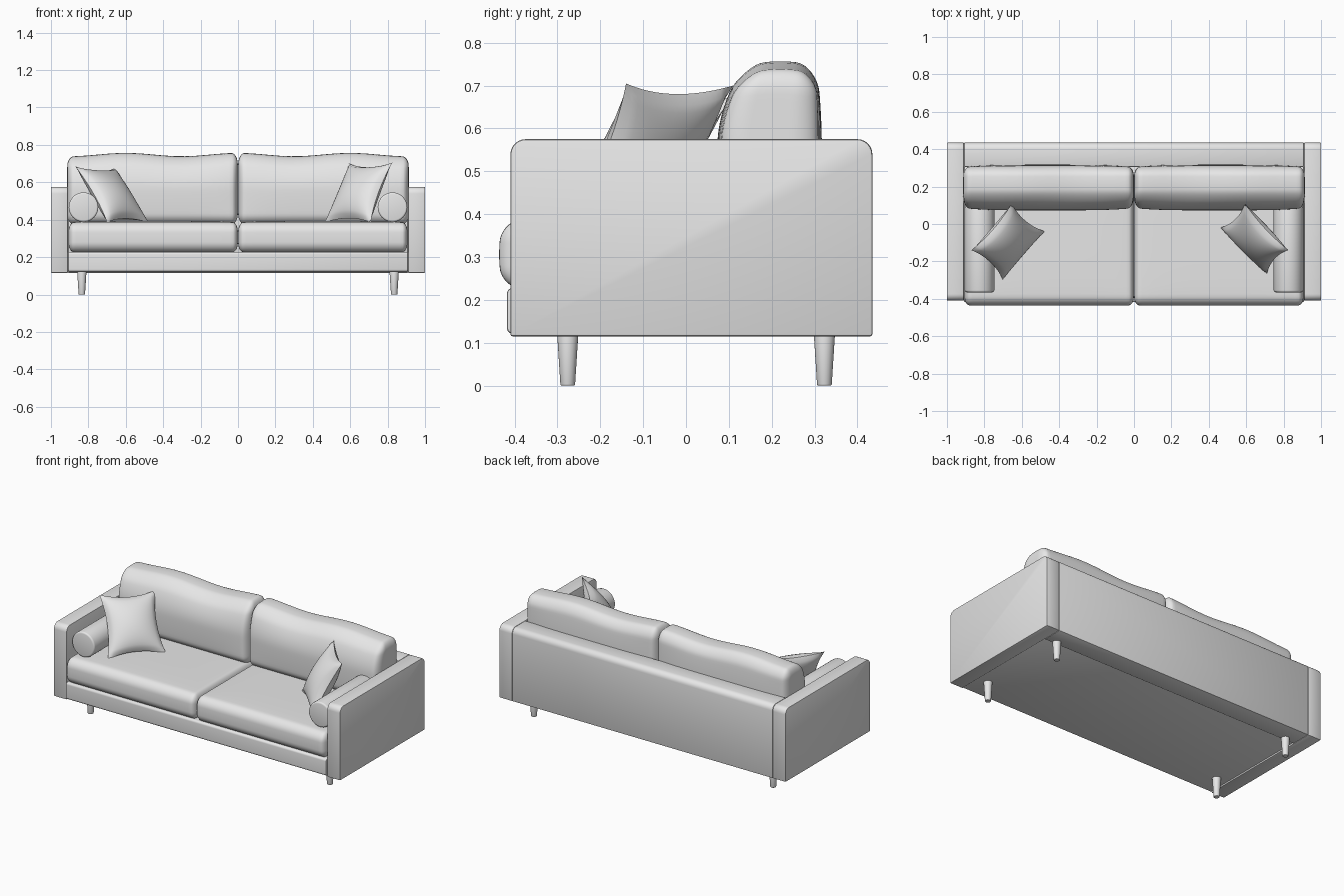
import bpy
import bmesh
from math import cos, pi, radians
from mathutils import Matrix, Vector

if "Cube" in bpy.data.objects:
    bpy.data.objects.remove(bpy.data.objects["Cube"], do_unlink=True)

GREY = (0.8, 0.8, 0.8, 1.0)
fabric = bpy.data.materials.new("light_grey")
fabric.use_nodes = True
fabric.diffuse_color = GREY
fabric.node_tree.nodes["Principled BSDF"].inputs["Base Color"].default_value = GREY


def finish(name, bm):
    """Turn a bmesh into a smooth shaded object."""
    bmesh.ops.recalc_face_normals(bm, faces=bm.faces)
    mesh = bpy.data.meshes.new(name)
    bm.to_mesh(mesh)
    bm.free()
    mesh.materials.append(fabric)
    ob = bpy.data.objects.new(name, mesh)
    bpy.context.collection.objects.link(ob)
    bpy.ops.object.select_all(action="DESELECT")
    ob.select_set(True)
    bpy.context.view_layer.objects.active = ob
    bpy.ops.object.shade_smooth_by_angle(angle=radians(40))
    return ob


def panel(name, lo, hi, rounded, radius, small=0.005):
    """Box whose edges picked by a rule get a large radius, the rest a small one."""
    lo, hi = Vector(lo), Vector(hi)
    bm = bmesh.new()
    size = Matrix.Diagonal((*(hi - lo), 1))
    bmesh.ops.create_cube(bm, size=1, matrix=Matrix.Translation((lo + hi) / 2) @ size)
    mid = (lo + hi) / 2
    picked = []
    for e in bm.edges:
        along = (e.verts[0].co - e.verts[1].co).normalized()
        if abs(along.x) > 0.9 and rounded((e.verts[0].co + e.verts[1].co) / 2 - mid):
            picked.append(e)
    bmesh.ops.bevel(bm, geom=picked, offset=radius, segments=6, profile=0.5, affect="EDGES")
    sharp = [e for e in bm.edges if e.calc_face_angle(0) > radians(40)]
    bmesh.ops.bevel(bm, geom=sharp, offset=small, segments=2, profile=0.5, affect="EDGES")
    return finish(name, bm)


def cushion(name, lo, hi, radius, shape):
    """Rounded box on an even grid, then softened by a shape rule."""
    lo, hi = Vector(lo), Vector(hi)
    mid, half = (lo + hi) / 2, (hi - lo) / 2
    bm = bmesh.new()
    bmesh.ops.create_cube(bm, size=2)
    bmesh.ops.subdivide_edges(bm, edges=bm.edges, cuts=23, use_grid_fill=True)
    for v in bm.verts:
        core, rim = Vector(), Vector()
        for i, c in enumerate(v.co):
            k, sign = abs(c), 1 if c > 0 else -1
            core[i] = sign * min(k / 0.6, 1) * (half[i] - radius[i])
            rim[i] = sign * max(k - 0.6, 0) / 0.4
        if rim.length > 0:
            rim.normalize()
        p = core + Vector(a * r for a, r in zip(rim, radius))
        n = Vector(a / h for a, h in zip(p, half))
        v.co = mid + p + Vector(shape(mid + p, n))
    return finish(name, bm)


def seat_shape(p, n):
    """Gentle crown on top and bulge at the front."""
    crown = 0.006 * (1 - n.x ** 4) * (1 - n.y ** 4) * max(n.z, 0)
    bulge = -0.008 * (1 - n.z ** 2) * max(-n.y, 0)
    return 0, bulge, crown


def back_shape(p, n):
    """Wavy crowned top, with the front leaning back near the top."""
    top = max(n.z, 0)
    wave = 0.009 * cos(2 * pi * abs(p.x) / 0.6) + 0.012 * (1 - n.y ** 2)
    lean = 0.05 * top ** 2 * (1 - n.y) / 2
    belly = 0.012 * n.y * (1 - n.x ** 4) * (1 - n.z ** 2)
    return 0, lean + belly, top * wave


def throw_pillow(name, top_a, top_b, low_a, low_b, thick=0.065, n=20):
    """Pinched square pillow stretched between four corners."""
    a, b, c, d = map(Vector, (top_a, top_b, low_a, low_b))
    normal = (b - a).cross(c - a).normalized()
    bm = bmesh.new()
    for side in (-1, 1):
        made = bmesh.ops.create_grid(bm, x_segments=n, y_segments=n, size=1)
        for v in made["verts"]:
            u, w = v.co.x, v.co.y
            puff = max((1 - u * u) * (1 - w * w), 0) ** 0.55
            s = (1 + u * (1 - 0.14 * (1 - w * w))) / 2
            t = (1 + w * (1 - 0.14 * (1 - u * u))) / 2
            flat = a.lerp(b, s).lerp(c.lerp(d, s), t)
            v.co = flat + normal * side * thick * puff
    bmesh.ops.remove_doubles(bm, verts=bm.verts, dist=0.0005)
    return finish(name, bm)


def round_part(name, matrix, r1, r2, depth, edge, sides=32):
    """Cylinder or cone with softened rims."""
    bm = bmesh.new()
    bmesh.ops.create_cone(bm, cap_ends=True, segments=sides, radius1=r1, radius2=r2,
                          depth=depth, matrix=matrix)
    rims = [e for e in bm.edges if e.calc_face_angle(0) > radians(50)]
    bmesh.ops.bevel(bm, geom=rims, offset=edge, segments=3, profile=0.5, affect="EDGES")
    return finish(name, bm)


# Frame: base rail and back rest
panel("base", (-0.908, -0.418, 0.121), (0.908, 0.31, 0.228), lambda m: m.y < 0, 0.014)
panel("back_rest", (-0.909, 0.305, 0.115), (0.909, 0.435, 0.575), lambda m: m.z > 0 and m.y > 0, 0.035)

# Paired parts, right then left
for side, label in ((-1, "right"), (1, "left")):
    def span(inner, outer):
        return sorted((side * inner, side * outer))

    x0, x1 = span(0.909, 1.0)
    panel(label + "_arm", (x0, -0.41, 0.115), (x1, 0.435, 0.575), lambda m: m.z > 0, 0.036)

    x0, x1 = span(0.001, 0.906)
    cushion(label + "_seat_cushion", (x0, -0.428, 0.226), (x1, 0.305, 0.386),
            (0.03, 0.045, 0.05), seat_shape)

    x0, x1 = span(0.001, 0.913)
    cushion(label + "_back_cushion", (x0, 0.085, 0.375), (x1, 0.305, 0.736),
            (0.035, 0.06, 0.055), back_shape)

    lying = Matrix.Translation((side * 0.826, -0.135, 0.467)) @ Matrix.Rotation(pi / 2, 4, "X")
    round_part(label + "_bolster", lying, 0.079, 0.079, 0.46, 0.01, 40)

    for y, place in ((-0.276, "front"), (0.323, "back")):
        round_part(f"{place}_{label}_leg", Matrix.Translation((side * 0.835, y, 0.0625)),
                   0.017, 0.025, 0.125, 0.003, 24)

# Loose pillows leaning on the bolsters
throw_pillow("right_pillow", (-0.87, -0.14, 0.685), (-0.655, 0.11, 0.675),
             (-0.70, -0.30, 0.385), (-0.475, -0.04, 0.385))
throw_pillow("left_pillow", (0.825, -0.14, 0.705), (0.593, 0.11, 0.70),
             (0.71, -0.27, 0.385), (0.46, -0.02, 0.385))
